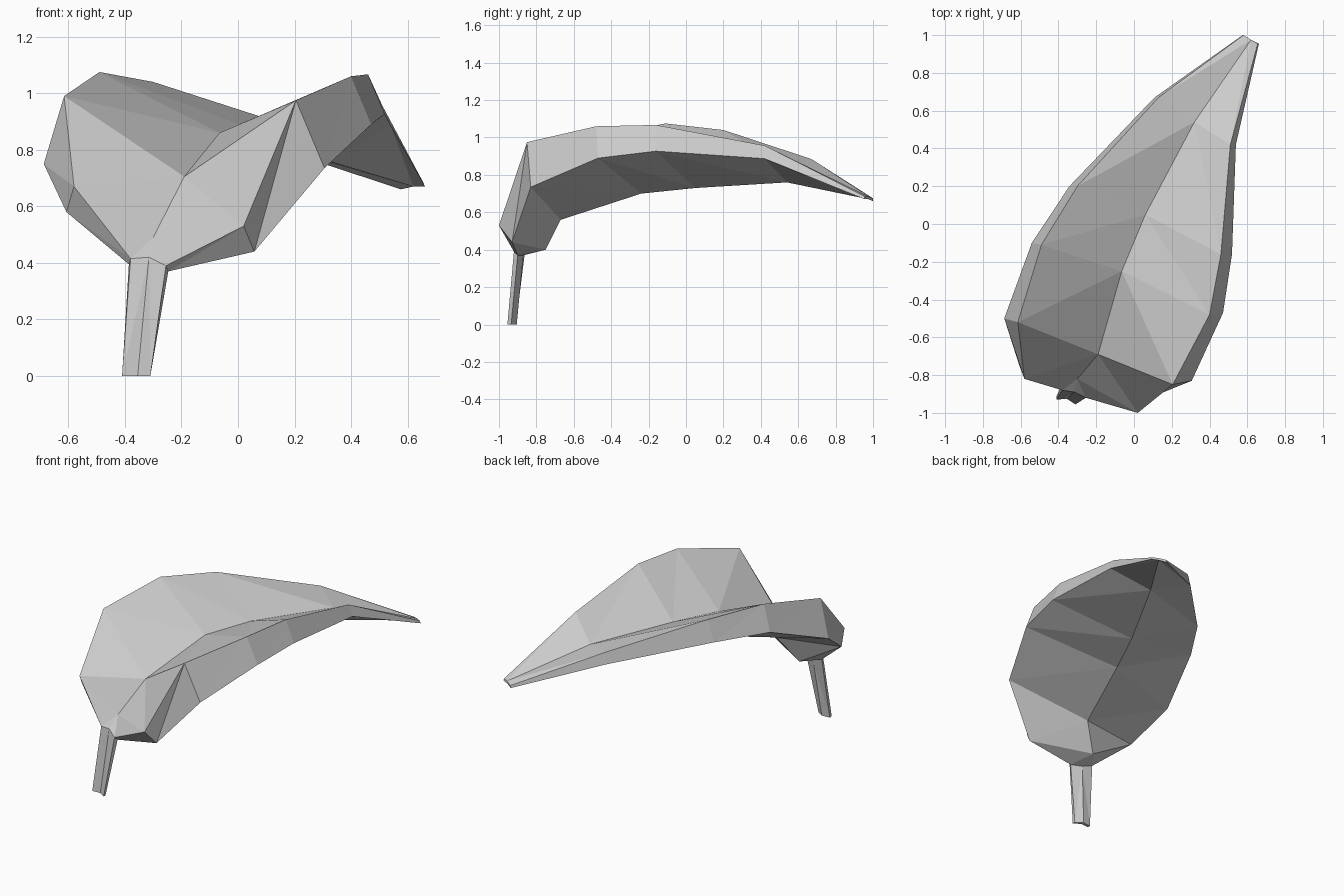
import bpy, bmesh
from mathutils import Vector

cube = bpy.data.objects.get("Cube")
if cube:
    bpy.data.objects.remove(cube)

grey = bpy.data.materials.new("plain_grey")
grey.use_nodes = True
colour = (0.6, 0.6, 0.6, 1)
grey.diffuse_color = colour
grey.node_tree.nodes["Principled BSDF"].inputs["Base Color"].default_value = colour

# Upper rails of the leaf, running from the foot of the stalk to the leaf tip
right_rim = [(-.41, -.93, 0), (-.38, -.88, .415), (-.58, -.82, .67), (-.615, -.52, .99),
             (-.49, -.11, 1.075), (-.3, .2, 1.04), (.13, .67, .885), (.58, 1, .675)]
midrib = [(-.355, -.925, 0), (-.315, -.89, .42), (-.3, -.82, .49), (-.19, -.69, .705),
          (-.065, -.25, .86), (.06, .05, .87), (.32, .54, .84), (.62, .975, .685)]
left_rim = [(-.31, -.955, 0), (-.255, -.92, .39), (.02, -1, .53), (.205, -.85, .975),
            (.4, -.48, 1.06), (.46, -.16, 1.067), (.51, .42, .957), (.655, .955, .685)]

# Thickness: downward drop per rail and backward shift per station
rim_drop = [0, .02, .09, .24, .17, .14, .07, .015]
mid_drop = [0, .05, .09, .145, .16, .14, .08, .015]
back_shift = [.02, .02, .07, .02, .01, 0, 0, 0]


def underside(rail, drops, lean):
    """Offset a rail downward, leaning outward in x as it drops."""
    return [Vector(p) + Vector((lean * d, b, -d))
            for p, d, b in zip(rail, drops, back_shift)]


rails = [right_rim, midrib, left_rim,
         underside(left_rim, rim_drop, .42),
         underside(midrib, mid_drop, 0),
         underside(right_rim, rim_drop, -.3)]


def loft(name, first, last):
    """Skin the six rails between two stations and close both ends."""
    bm = bmesh.new()
    rings = [[bm.verts.new(rail[i]) for rail in rails] for i in range(first, last + 1)]
    for a, b in zip(rings, rings[1:]):
        for k in range(6):
            n = (k + 1) % 6
            # diagonals run from the rims forward to the midrib
            if k in (0, 3):
                tris = ((a[k], a[n], b[n]), (a[k], b[n], b[k]))
            else:
                tris = ((a[k], a[n], b[k]), (a[n], b[n], b[k]))
            for tri in tris:
                bm.faces.new(tri)
    for ring in (rings[0], rings[-1]):
        for k in (0, 1):
            bm.faces.new((ring[k], ring[k + 1], ring[4 - k], ring[5 - k]))
    bmesh.ops.recalc_face_normals(bm, faces=bm.faces)
    mesh = bpy.data.meshes.new(name)
    bm.to_mesh(mesh)
    bm.free()
    mesh.materials.append(grey)
    obj = bpy.data.objects.new(name, mesh)
    bpy.context.collection.objects.link(obj)
    return obj


loft("leaf_stalk", 0, 1)
loft("leaf_blade", 1, 7)
